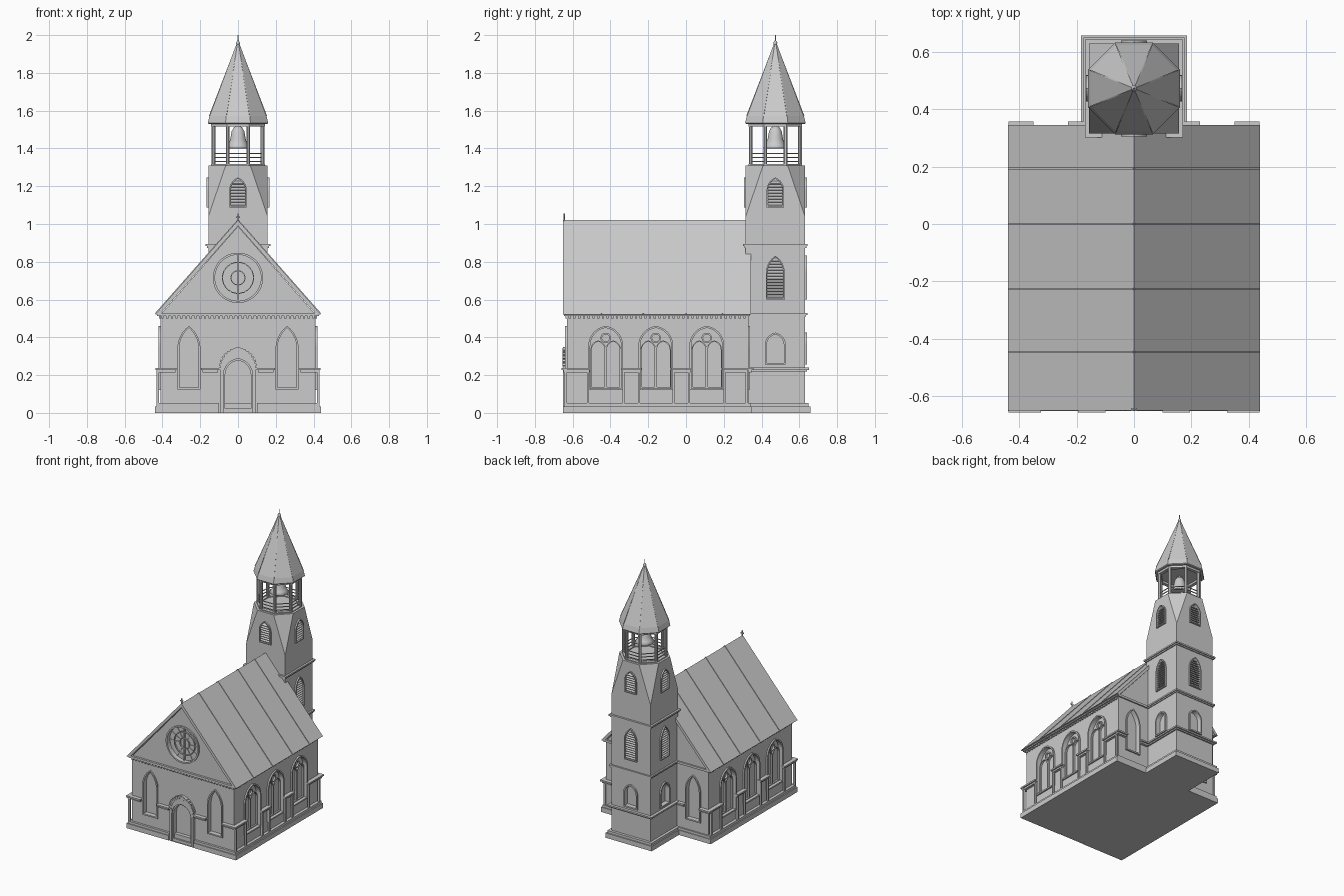
import bpy, bmesh
from math import sin, cos, tan, pi, atan2, sqrt, radians
from mathutils import Matrix, Vector

if "Cube" in bpy.data.objects:
    bpy.data.objects.remove(bpy.data.objects["Cube"])

parts = {}
T = Matrix.Translation
I = Matrix.Identity(4)


def add(name, verts, faces, M=I):
    bm = parts.setdefault(name, bmesh.new())
    vs = [bm.verts.new(M @ Vector(v)) for v in verts]
    for f in faces:
        bm.faces.new([vs[i] for i in f])


def prism(name, pts, y0, y1, M=I):
    n = len(pts)
    v = [(x, y, z) for y in (y0, y1) for x, z in pts]
    f = [(i, (i + 1) % n, n + (i + 1) % n, n + i) for i in range(n)]
    add(name, v, f + [tuple(range(n)), tuple(range(n, 2 * n))], M)


def ring(name, outer, inner, y0, y1, M=I):
    n = len(outer)
    v = [(x, y, z) for p, y in ((outer, y0), (outer, y1), (inner, y1), (inner, y0)) for x, z in p]
    add(name, v, [(a * n + i, a * n + (i + 1) % n, (a + 1) % 4 * n + (i + 1) % n, (a + 1) % 4 * n + i)
                  for a in range(4) for i in range(n)], M)


def box(name, x0, x1, y0, y1, z0, z1, M=I):
    prism(name, [(x0, z0), (x1, z0), (x1, z1), (x0, z1)], y0, y1, M)


def rod(name, p, q, r, n=6):
    p, q = Vector(p), Vector(q)
    M = T(p) @ (q - p).to_track_quat('Y', 'Z').to_matrix().to_4x4()
    prism(name, circle(r, 0, 0, n), 0, (q - p).length, M)


def circle(r, x, z, n):
    return [(x + r * cos(2 * pi * (i + .5) / n), z + r * sin(2 * pi * (i + .5) / n)) for i in range(n)]


def lathe(name, prof, n, c):
    v = [(x, y, z) for r, z in prof for x, y in circle(r, 0, 0, n)]
    m = len(prof)
    f = [(a * n + i, a * n + (i + 1) % n, (a + 1) * n + (i + 1) % n, (a + 1) * n + i)
         for a in range(m - 1) for i in range(n)]
    add(name, v, f + [tuple(range(n)), tuple(range((m - 1) * n, m * n))], T(c))


def arch(w, z0, zs, rise, n=8):
    R = (w * w + rise * rise) / (2 * w)
    a = atan2(rise, R - w) if R > w else pi / 2
    arc = [(w - R + R * cos(a * i / n), zs + R * sin(a * i / n)) for i in range(n + 1)]
    return [(-w, z0), (w, z0)] + arc + [(-x, z) for x, z in arc[-2::-1]]


def wall(x, y, deg):
    return T((x, y, 0)) @ Matrix.Rotation(radians(deg), 4, 'Z')


def window(kind, target, M, w, z0, zs, rise, t=.01):
    outer, inner = arch(w, z0, zs, rise), arch(w - t, z0 + t, zs, rise - t)
    prism(target + "_cutter", inner, -.05, .03, M)
    ring(kind + "_frame", outer, inner, -.01, .025, M)
    prism(kind + "_pane", inner, .024, .031, M)
    return inner


def tracery(M, w, z0, zs, rise):
    # mullion, twin lights and small oculus
    box("window_tracery", -.004, .004, .012, .026, z0 + .01, zs, M)
    h = (w - .012) / 2
    for s in (-1, 1):
        N = M @ T((s * h, 0, 0))
        ring("window_tracery", arch(h, z0 + .01, zs - .02, h * 1.2),
             arch(h - .006, z0 + .016, zs - .02, h * 1.2 - .006), .012, .026, N)
    r = w * .3
    ring("window_tracery", circle(r, 0, zs + rise * .4, 16), circle(r * .7, 0, zs + rise * .4, 16), .012, .026, M)


def louver(M, w, z0, zs, rise):
    window("louver", "tower", M, w, z0, zs, rise, .007)
    R, z = (w * w + rise * rise) / (2 * w), z0 + .018
    while z < zs + rise - .02:
        hw = w - .006 if z < zs else w - R + sqrt(R * R - (z - zs) ** 2) - .005
        box("louver_slats", -hw, hw, -.014, .014, -.0025, .0025,
            M @ T((0, .01, z)) @ Matrix.Rotation(radians(30), 4, 'X'))
        z += .016


# nave body, roof and standing seams
prism("nave", [(-.41, 0), (.41, 0), (.41, .52), (0, .988), (-.41, .52)], -.63, .33)
prism("nave_roof", [(-.44, .52), (-.415, .52), (0, .99), (.415, .52), (.44, .52), (0, 1.02)], -.65, .345)
for y in (-.447, -.227, 0, .193):
    for s in (-1, 1):
        rod("roof_seams", (s * .437, y, .525), (0, y, 1.02), .005, 4)
rod("roof_finial", (0, -.645, 1.0), (0, -.645, 1.055), .004)
box("roof_finial", -.011, .011, -.648, -.642, 1.033, 1.04)

# plinths, open at the doorway
CY, H = .473, .157
for z0, z1, o in ((0, .035, 1), (.035, .052, .7)):
    box("plinth", -.41 - .03 * o, .41 + .03 * o, -.632, .33 + .016 * o, z0, z1)
    for s in (-1, 1):
        a, b = sorted((s * .1, s * (.41 + .03 * o)))
        box("plinth", a, b, -.632 - .02 * o, -.63, z0, z1)
    k = H + .028 * o
    box("tower_plinth", -k, k, CY - H, CY + k, z0, z1)

# cornice with dentils
box("cornice", -.428, .428, -.645, .34, .512, .528)
for i in range(33):
    x = -.4 + i * .025
    box("dentils", x - .006, x + .006, -.639, -.63, .499, .512)
for i in range(38):
    y = -.615 + i * .025
    for s in (-1, 1):
        a, b = sorted((s * .41, s * .419))
        box("dentils", a, b, y - .006, y + .006, .499, .512)


# sill courses between the windows, with slim posts under each end
def course(M, x0, x1, posts=True):
    box("sill_course", x0, x1, -.028, 0, .227, .238, M)
    box("sill_course", x0 + .006, x1 - .006, -.018, 0, .215, .227, M)
    if posts:
        for x in (x0 + .014, x1 - .014):
            box("course_posts", x - .006, x + .006, -.022, -.008, .05, .217, M)


for s in (-1, 1):
    M = wall(s * .41, 0, s * 90)
    for a, b in ((-.65, -.505), (-.345, -.235), (-.08, .03), (.19, .335)):
        course(M, *sorted((s * a, s * b)))
    F = wall(0, -.63, 0)
    course(F, *sorted((s * .1, s * .195)), False)
    course(F, *sorted((s * .325, s * .438)), False)
    B = wall(0, .33, 180)
    course(B, *sorted((s * .16, s * .23)), False)
    course(B, *sorted((s * .35, s * .438)), False)
    # nave windows
    for y in (-.425, -.16, .11):
        N = wall(s * .41, y, s * 90)
        window("side_window", "nave", N, .092, .12, .355, .105)
        tracery(N, .092, .12, .355, .105)
    for N in (wall(s * .26, -.63, 0), wall(s * .29, .33, 180)):
        window("lancet_window", "nave", N, .061, .125, .34, .12)

# doorway with voussoir surround
F = wall(0, -.63, 0)
window("door", "nave", F, .078, .012, .2, .088)
ring("door_surround", arch(.095, 0, .225, .125), arch(.077, .001, .2, .087), -.02, .005, F)
box("door_step", -.078, .078, -.012, .02, 0, .02, F)
for i in range(17):
    a = pi * i / 16
    N = F @ T((.09 * cos(a), 0, .235 + .098 * sin(a))) @ Matrix.Rotation(-a, 4, 'Y')
    box("voussoirs", -.011, .011, -.023, .0, -.006, .006, N)

# rose window in the gable
rc = .715
prism("nave_cutter", circle(.122, 0, rc, 40), -.05, .03, F)
ring("rose_frame", circle(.133, 0, rc, 40), circle(.122, 0, rc, 40), -.01, .026, F)
prism("rose_pane", circle(.122, 0, rc, 40), .024, .031, F)
for r in (.04, .085):
    ring("rose_tracery", circle(r, 0, rc, 24), circle(r - .005, 0, rc, 24), .014, .026, F)
for i in range(12):
    a = pi * i / 6
    rod("rose_tracery", (.035 * cos(a), -.61, rc + .035 * sin(a)),
        (.122 * cos(a), -.61, rc + .122 * sin(a)), .003, 4)
box("rose_tracery", -.003, .003, .01, .026, rc - .12, rc + .12, F)

# tower shaft with broached corners (convex hull)
K = cos(pi / 8)
bm = parts.setdefault("tower", bmesh.new())
for z in (0, 1.04):
    for x, y in circle(H * sqrt(2), 0, CY, 4):
        bm.verts.new((x, y, z))
for x, y in circle(H / K, 0, CY, 8):
    bm.verts.new((x, y, 1.31))
bmesh.ops.convex_hull(bm, input=bm.verts[:])
bmesh.ops.dissolve_limit(bm, angle_limit=.01, verts=bm.verts[:], edges=bm.edges[:])

# tower string courses
for z, o, front in ((.232, .02, 0), (.522, .012, 0), (.887, .014, 1)):
    f = CY - H - (o if front else 0)
    box("tower_courses", -H - o, H + o, f, CY + H + o, z - .004, z + .007)
    box("tower_courses", -H - o / 2, H + o / 2, f + (o / 2 if front else 0), CY + H + o / 2, z - .013, z - .004)

# tower windows and louvers
for deg in (0, 90, 180, 270):
    M = wall(H * sin(radians(deg)), CY - H * cos(radians(deg)), deg)
    louver(M, .046, 1.088, 1.18, .066)
    if deg:
        louver(M, .05, .6, .74, .092)
        window("tower_window", "tower", M, .055, .255, .36, .065)

# belfry: posts, rails, beam, bell
C = (0, CY, 0)
ap = .13
corners = circle(ap / K, 0, CY, 8)
for i, (x, y) in enumerate(corners):
    rod("belfry_posts", (x, y, 1.3), (x, y, 1.535), .011, 8)
    x2, y2 = corners[(i + 1) % 8]
    for z in (1.33, 1.352, 1.374):
        rod("belfry_rails", (x, y, z), (x2, y2, z), .0035, 4)
oct_o, oct_i = circle((ap + .012) / K, 0, 0, 8), circle((ap - .012) / K, 0, 0, 8)
UP = T((0, CY, 0)) @ Matrix.Rotation(pi / 2, 4, 'X')
ring("belfry_beam", oct_o, oct_i, 1.515, 1.535, UP)
ring("belfry_kerb", oct_o, oct_i, 1.305, 1.317, UP)
lathe("bell", [(.06, 1.4), (.066, 1.403), (.05, 1.42), (.041, 1.45), (.034, 1.49), (.022, 1.512), (.006, 1.52)], 24, C)
rod("bell_hanger", (0, CY, 1.515), (0, CY, 1.54), .008)

# octagonal spire, ribs and finial
lathe("spire", [(.155 / K, 1.53), (.16 / K, 1.535), (.151 / K, 1.572), (.004, 1.965)], 8, C)
for x, y in circle(.151 / K, 0, CY, 8):
    rod("spire_ribs", (x, y, 1.572), (0, CY, 1.965), .003, 4)
lathe("spire_finial", [(.003, 1.94), (.008, 1.948), (.011, 1.957), (.008, 1.966), (.003, 1.972), (.003, 2.0)], 10, C)

# turn every part into an object
objs = {}
for name, bm in parts.items():
    bmesh.ops.recalc_face_normals(bm, faces=bm.faces[:])
    me = bpy.data.meshes.new(name)
    bm.to_mesh(me)
    bm.free()
    objs[name] = bpy.data.objects.new(name, me)
    bpy.context.collection.objects.link(objs[name])
for name in ("bell", "spire_finial"):
    objs[name].data.shade_smooth()

# cut window and door recesses
for name in ("nave", "tower"):
    cutter = objs[name + "_cutter"]
    cutter.hide_render = True
    mod = objs[name].modifiers.new("recesses", 'BOOLEAN')
    mod.object, mod.operation, mod.solver = cutter, 'DIFFERENCE', 'EXACT'
    bpy.context.view_layer.objects.active = objs[name]
    bpy.ops.object.modifier_apply(modifier=mod.name)
    bpy.data.objects.remove(cutter)
